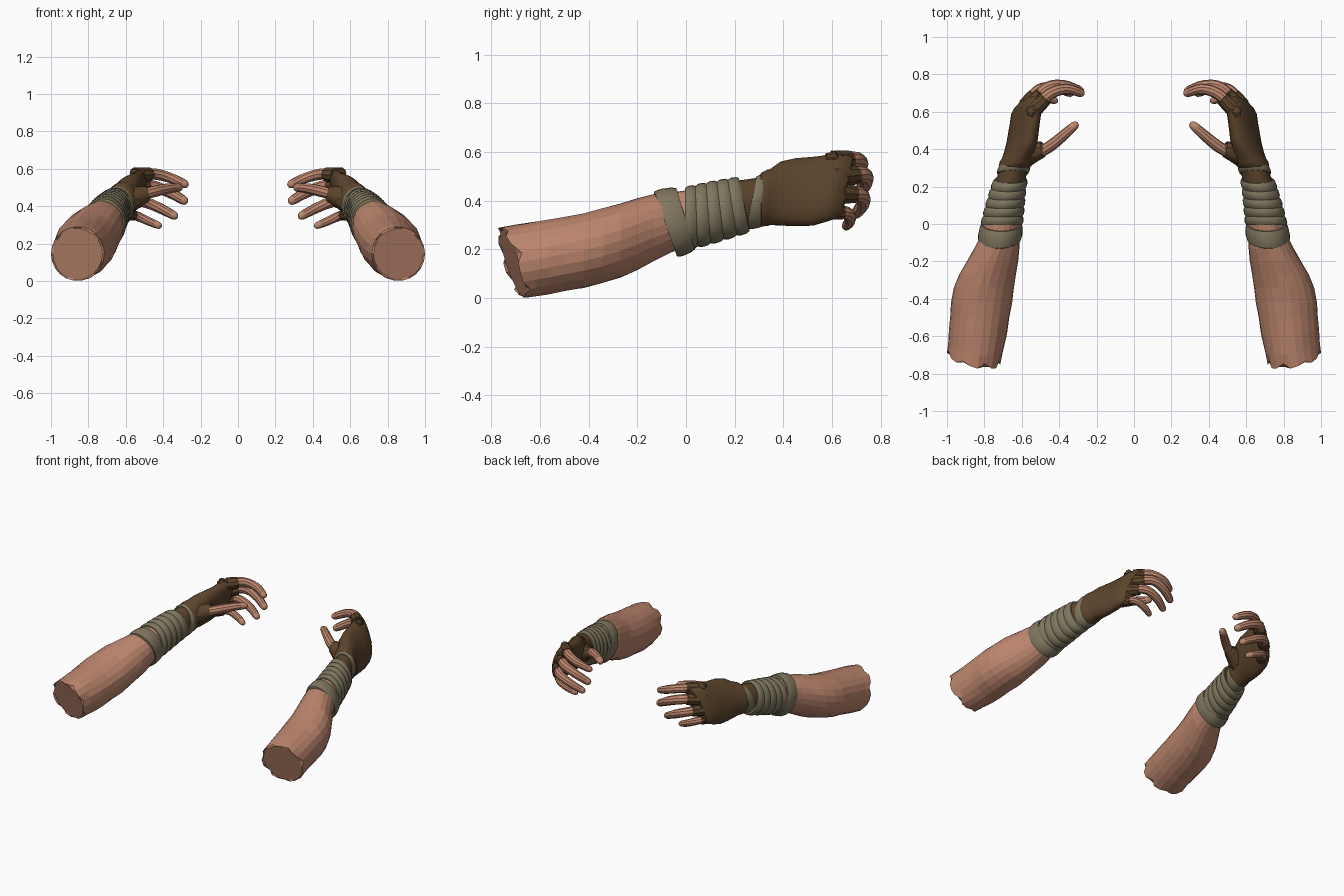
import bpy, bmesh, math, random
from mathutils import Vector

cube = bpy.data.objects.get("Cube")
if cube:
    bpy.data.objects.remove(cube, do_unlink=True)


def material(name, rgb):
    m = bpy.data.materials.new(name)
    m.use_nodes = True
    m.diffuse_color = (*rgb, 1)
    m.node_tree.nodes["Principled BSDF"].inputs["Base Color"].default_value = (*rgb, 1)
    return m


SKIN = material("warm skin", (0.51, 0.24, 0.155))
LEATHER = material("brown leather", (0.107, 0.058, 0.025))
CLOTH = material("olive wrap", (0.215, 0.185, 0.115))

# Forearm outline: y, inner x, outer x, bottom z, top z
FOREARM = [
    (-0.72, 0.715, 1.0, 0.0, 0.29), (-0.6, 0.685, 0.99, 0.012, 0.315),
    (-0.5, 0.665, 0.985, 0.028, 0.335), (-0.4, 0.65, 0.98, 0.045, 0.355),
    (-0.3, 0.635, 0.955, 0.07, 0.38), (-0.2, 0.62, 0.895, 0.115, 0.41),
    (-0.1, 0.607, 0.835, 0.165, 0.435), (0.0, 0.6, 0.815, 0.2, 0.452),
    (0.1, 0.59, 0.79, 0.228, 0.472), (0.2, 0.58, 0.76, 0.262, 0.488),
    (0.3, 0.562, 0.718, 0.295, 0.5), (0.4, 0.55, 0.7, 0.3, 0.52),
]


def outline(y):
    """Centre and half sizes of the forearm at y."""
    for a, b in zip(FOREARM, FOREARM[1:]):
        if y <= b[0]:
            break
    f = (y - a[0]) / (b[0] - a[0])
    x0, x1, z0, z1 = (p + (q - p) * f for p, q in zip(a[1:], b[1:]))
    return (x0 + x1) / 2, (z0 + z1) / 2, (x1 - x0) / 2, (z1 - z0) / 2


def angles(n):
    return [2 * math.pi * i / n for i in range(n)]


def loft(name, rings, mat, side, smooth=True):
    """Skin a list of equal rings, close both ends, mirror by side."""
    bm = bmesh.new()
    loops = [[bm.verts.new((p.x * side, p.y, p.z)) for p in r] for r in rings]
    n = len(loops[0])
    for a, b in zip(loops, loops[1:]):
        for i in range(n):
            j = (i + 1) % n
            bm.faces.new((a[i], a[j], b[j], b[i]))
    bm.faces.new(loops[0])
    bm.faces.new(loops[-1])
    bmesh.ops.recalc_face_normals(bm, faces=bm.faces)
    mesh = bpy.data.meshes.new(name)
    bm.to_mesh(mesh)
    bm.free()
    mesh.materials.append(mat)
    ob = bpy.data.objects.new(("left_" if side > 0 else "right_") + name, mesh)
    bpy.context.collection.objects.link(ob)
    if smooth:
        bpy.ops.object.select_all(action="DESELECT")
        ob.select_set(True)
        bpy.context.view_layer.objects.active = ob
        bpy.ops.object.shade_smooth_by_angle(angle=math.radians(35))
    return ob


def arm_ring(y, grow=0.0, slant=0.0, n=28):
    """Forearm ring; slant pulls the top of the ring towards -y."""
    cx, cz, rx, rz = outline(y)
    return [Vector((cx + (rx + grow) * math.cos(a),
                    y - slant * rz * math.sin(a),
                    cz + (rz + grow) * math.sin(a))) for a in angles(n)]


def forearm(side):
    rng = random.Random(4)
    rings = []
    ys = [-0.72, -0.66, -0.58, -0.5, -0.42, -0.34, -0.27, -0.2, -0.13, -0.06, 0.05, 0.2]
    for k, y in enumerate(ys):
        cx, cz, rx, rz = outline(y)
        bend = max(0, (-0.5 - y) / 0.22)
        ring = []
        for i, p in enumerate(arm_ring(y, -0.008 if y > -0.1 else 0, n=22)):
            dx, dz = p.x - cx, p.z - cz
            p.y += bend * (0.22 * dx - 0.32 * dz)
            wob = 1 if k == 0 else 1 + rng.uniform(-0.018, 0.012)
            p.x, p.z = cx + dx * wob, cz + dz * wob
            ring.append(p)
        rings.append(ring)
    # Ragged cut edge with a flat stump set just inside it
    mid = sum(rings[0], Vector()) / len(rings[0])
    stump = [mid + (p - mid) * 0.93 + Vector((0, 0.008, 0)) for p in rings[0]]
    for i, p in enumerate(rings[0]):
        p.y += rng.uniform(0.012, 0.035) if i % 3 == 1 else rng.uniform(-0.006, 0.004)
    loft("forearm", [stump] + rings, SKIN, side, smooth=False)


def wrap(name, y0, y1, s0, s1, turns, side):
    """Cloth strip wound in overlapping turns between two slanted edges."""
    rings = [arm_ring(y0, -0.012, s0)]
    for t in range(turns):
        for f, g in ((0.02, 0.001), (0.3, 0.007), (0.75, 0.006), (0.98, 0.0)):
            u = (t + f) / turns
            rings.append(arm_ring(y0 + (y1 - y0) * u, g, s0 + (s1 - s0) * u))
    rings.append(arm_ring(y1, -0.012, s1))
    loft(name, rings, CLOTH, side)


def tube(name, pts, radii, mat, side, n=10, steps=4):
    """Smooth tapered tube with a rounded tip."""
    pts = [Vector(p) for p in pts]
    ext = [2 * pts[0] - pts[1]] + pts + [2 * pts[-1] - pts[-2]]
    path = []
    for k in range(len(pts) - 1):
        a, b, c, d = ext[k:k + 4]
        for s in range(steps):
            t = s / steps
            pos = 0.5 * (2 * b + (c - a) * t + (2 * a - 5 * b + 4 * c - d) * t * t
                         + (3 * b - a - 3 * c + d) * t ** 3)
            path.append((pos, radii[k] + (radii[k + 1] - radii[k]) * t))
    r = radii[-1]
    way = (pts[-1] - path[-1][0]).normalized()
    for a in (0, 30, 58, 80):
        a = math.radians(a)
        path.append((pts[-1] + way * (r * (math.sin(a) - 0.9)), r * math.cos(a)))
    rings = []
    for k, (pos, rad) in enumerate(path):
        t = (path[min(k + 1, len(path) - 1)][0] - path[max(k - 1, 0)][0]).normalized()
        u = t.cross(Vector((0, 0, 1))).normalized()
        v = u.cross(t)
        rings.append([pos + (u * math.cos(a) + v * math.sin(a)) * rad for a in angles(n)])
    loft(name, rings, mat, side)


# Hand sections: y, centre x, centre z, half width, half thickness, tilt, slant
PALM = [
    (0.29, 0.638, 0.4, 0.085, 0.07, 5, 0), (0.31, 0.636, 0.405, 0.112, 0.086, 8, 0),
    (0.335, 0.63, 0.412, 0.118, 0.086, 12, 0), (0.345, 0.627, 0.415, 0.117, 0.08, 13, 0),
    (0.39, 0.612, 0.43, 0.137, 0.073, 18, 0), (0.45, 0.597, 0.435, 0.148, 0.068, 21, 0),
    (0.53, 0.585, 0.44, 0.152, 0.062, 22, 0.05), (0.6, 0.575, 0.455, 0.15, 0.062, 23, 0.12),
    (0.635, 0.565, 0.46, 0.145, 0.056, 23, 0.16), (0.665, 0.555, 0.462, 0.125, 0.036, 23, 0.18),
]


def palm(side):
    rings = []
    for y, cx, cz, w, th, tilt, slant in PALM:
        c, s = math.cos(math.radians(tilt)), math.sin(math.radians(tilt))
        ring = []
        for a in angles(24):
            p, q = w * math.sin(a), th * math.cos(a)
            ring.append(Vector((cx - p * s + q * c, y + p * slant, cz + p * c + q * s)))
        rings.append(ring)
    loft("glove_palm", rings, LEATHER, side)


FINGERS = {
    "index": ([(0.525, 0.62, 0.565), (0.45, 0.695, 0.572), (0.36, 0.722, 0.55), (0.268, 0.695, 0.51)], 0.031),
    "middle": ([(0.555, 0.63, 0.5), (0.465, 0.726, 0.508), (0.37, 0.738, 0.475), (0.272, 0.705, 0.42)], 0.033),
    "ring": ([(0.58, 0.63, 0.43), (0.51, 0.716, 0.425), (0.42, 0.728, 0.39), (0.325, 0.695, 0.34)], 0.031),
    "little": ([(0.6, 0.59, 0.36), (0.55, 0.662, 0.35), (0.48, 0.674, 0.32), (0.41, 0.655, 0.29)], 0.026),
}


def hand(side):
    palm(side)
    for name, (pts, r) in FINGERS.items():
        tube(name + "_finger", pts, (r, r, r * 0.92, r * 0.72), SKIN, side)
        a, b = Vector(pts[0]), Vector(pts[1])
        # Short open-finger sleeve and padded knuckle
        tube(name + "_sleeve", [a, a.lerp(b, 0.45), a.lerp(b, 0.8)],
             (r + 0.012, r + 0.009, r + 0.005), LEATHER, side)
        tube(name + "_knuckle", [a + Vector((0.03, -0.045, 0.012)), a + Vector((0.018, 0.005, 0.012))],
             (r * 0.6, r), LEATHER, side)
    # Thumb and its glove base
    tube("thumb_base", [(0.61, 0.36, 0.42), (0.54, 0.385, 0.45), (0.468, 0.405, 0.472)],
         (0.075, 0.058, 0.038), LEATHER, side)
    tube("thumb", [(0.53, 0.37, 0.455), (0.45, 0.415, 0.478), (0.37, 0.48, 0.495), (0.302, 0.54, 0.5)],
         (0.03, 0.031, 0.028, 0.022), SKIN, side)


for side in (1, -1):
    forearm(side)
    wrap("elbow_side_band", -0.085, 0.0, 0.35, 0.3, 1, side)
    wrap("wrist_wrap", -0.005, 0.24, 0.0, 0.2, 5, side)
    wrap("cuff_wrap", 0.268, 0.325, -0.18, -0.05, 1, side)
    # Leather lining seen through the torn gap in the wrap
    loft("glove_lining", [arm_ring(y, -0.006) for y in (0.18, 0.25, 0.32)], LEATHER, side)
    hand(side)
